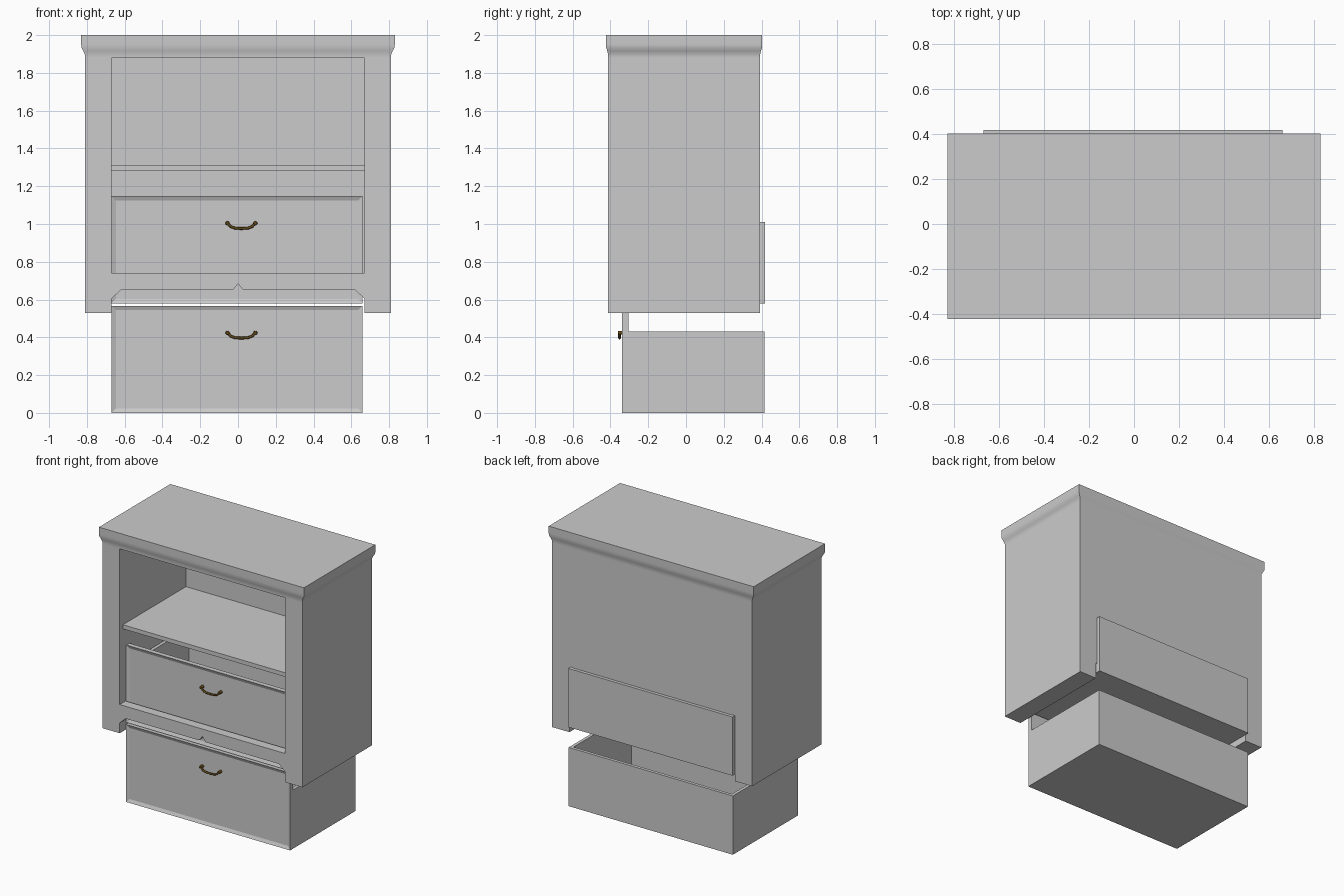
import bpy, bmesh, math

cube = bpy.data.objects.get("Cube")
if cube:
    bpy.data.objects.remove(cube, do_unlink=True)


def material(name, rgb):
    m = bpy.data.materials.new(name)
    m.use_nodes = True
    color = (*rgb, 1)
    m.diffuse_color = color
    m.node_tree.nodes["Principled BSDF"].inputs["Base Color"].default_value = color
    return m


GREY = material("grey paint", (0.6, 0.6, 0.6))
BRASS = material("dark brass", (0.13, 0.07, 0.01))


def finish(name, bm, mat, smooth=False):
    bmesh.ops.recalc_face_normals(bm, faces=bm.faces)
    mesh = bpy.data.meshes.new(name)
    bm.to_mesh(mesh)
    bm.free()
    mesh.materials.append(mat)
    ob = bpy.data.objects.new(name, mesh)
    bpy.context.collection.objects.link(ob)
    if smooth:
        bpy.ops.object.select_all(action="DESELECT")
        ob.select_set(True)
        bpy.context.view_layer.objects.active = ob
        bpy.ops.object.shade_smooth_by_angle(angle=math.radians(40))
    return ob


def add_box(bm, x, y, z):
    """Add a box given its (min, max) along each axis."""
    verts = bmesh.ops.create_cube(bm, size=1)["verts"]
    for v in verts:
        v.co = [lo + (c + 0.5) * (hi - lo) for c, (lo, hi) in zip(v.co, (x, y, z))]
    return verts


def box(name, x, y, z):
    bm = bmesh.new()
    add_box(bm, x, y, z)
    return finish(name, bm, GREY)


FRONT, BACK, OUTER, INNER = -0.412, 0.392, 0.81, 0.67
FOOT, CEILING = 0.53, 1.88

# Carcass: thick sides, back and shelf
for side, s in (("left", 1), ("right", -1)):
    box(side + "_side", sorted((s * INNER, s * OUTER)), (FRONT, BACK), (FOOT, CEILING))
box("back_panel", (-INNER, INNER), (0.355, BACK), (0.65, CEILING))
box("shelf", (-INNER, INNER), (-0.375, 0.355), (1.28, 1.31))

# Top with a flared cornice: rings of (height, flare)
bm = bmesh.new()
rings = []
for z, flare in ((CEILING, 0), (1.895, 0), (1.915, 0.4), (1.935, 0.95), (1.95, 1), (2, 1)):
    x, y = OUTER + 0.02 * flare, 0.011 * flare
    corners = ((-x, FRONT - y), (x, FRONT - y), (x, BACK + y), (-x, BACK + y))
    rings.append([bm.verts.new((*c, z)) for c in corners])
for a, b in zip(rings, rings[1:]):
    for i in range(4):
        j = (i + 1) % 4
        bm.faces.new((a[i], a[j], b[j], b[i]))
bm.faces.new(rings[0])
bm.faces.new(rings[-1])
finish("cornice_top", bm, GREY, smooth=True)

# Apron with bracket corners and a small centre notch
half = [(0, 0.685), (0.027, 0.65), (0.62, 0.65), (INNER, 0.605), (INNER, 0.74)]
outline = half + [(-x, z) for x, z in reversed(half[1:])]
bm = bmesh.new()
face = bm.faces.new([bm.verts.new((x, FRONT, z)) for x, z in outline])
new = bmesh.ops.extrude_face_region(bm, geom=[face])["geom"]
bmesh.ops.translate(bm, vec=(0, 0.068, 0), verts=[g for g in new if isinstance(g, bmesh.types.BMVert)])
finish("apron", bm, GREY)


def drawer(name, z0, y0):
    """Open box with a taller recessed front and a curved pull."""
    x0, x1, t = -0.67, 0.66, 0.033
    y1, yf = y0 + 0.755, y0 + 0.035
    height = 0.43
    bm = bmesh.new()
    add_box(bm, (x0, x1), (yf, y1), (z0, z0 + height))
    # Hollow the box from its open top
    bm.faces.ensure_lookup_table()
    top = max(bm.faces, key=lambda f: f.calc_center_median().z)
    bmesh.ops.inset_region(bm, faces=[top], thickness=t)
    low = bmesh.ops.extrude_face_region(bm, geom=[top])["geom"]
    bmesh.ops.translate(bm, vec=(0, 0, t - height), verts=[g for g in low if isinstance(g, bmesh.types.BMVert)])
    bmesh.ops.delete(bm, geom=[top], context="FACES")
    finish(name + "_drawer_box", bm, GREY)

    bm = bmesh.new()
    add_box(bm, (x0, x1), (y0, yf), (z0, z0 + 0.567))
    panel = min(bm.faces, key=lambda f: f.calc_center_median().y)
    bm.normal_update()
    bmesh.ops.inset_region(bm, faces=[panel], thickness=t, depth=-0.01)
    finish(name + "_drawer_front", bm, GREY)

    # Curved pull
    cx = 0.018
    curve = bpy.data.curves.new(name + "_pull", "CURVE")
    curve.dimensions = "3D"
    curve.bevel_depth = 0.007
    curve.bevel_resolution = 2
    curve.use_fill_caps = True
    spline = curve.splines.new("POLY")
    path = [(-0.078, 0.424), (-0.068, 0.42), (-0.058, 0.407), (-0.035, 0.398), (0, 0.396)]
    path += [(-x, z) for x, z in reversed(path[:-1])]
    spline.points.add(len(path) - 1)
    for p, (x, z) in zip(spline.points, path):
        p.co = (cx + x, y0 - 0.012, z0 + z, 1)
    curve.materials.append(BRASS)
    bpy.context.collection.objects.link(bpy.data.objects.new(name + "_pull", curve))

    # Posts that fix the pull to the panel
    bm = bmesh.new()
    for s in (-1, 1):
        post = bmesh.ops.create_cone(bm, cap_ends=True, segments=10, radius1=0.011,
                                     radius2=0.009, depth=0.03)["verts"]
        for v in post:
            x, y, z = v.co
            v.co = (cx + s * 0.074 + x, y0 - 0.004 - z, z0 + 0.424 + y)
    finish(name + "_pull_posts", bm, BRASS, smooth=True)


drawer("lower", 0, -0.34)
drawer("upper", 0.58, -0.336)
